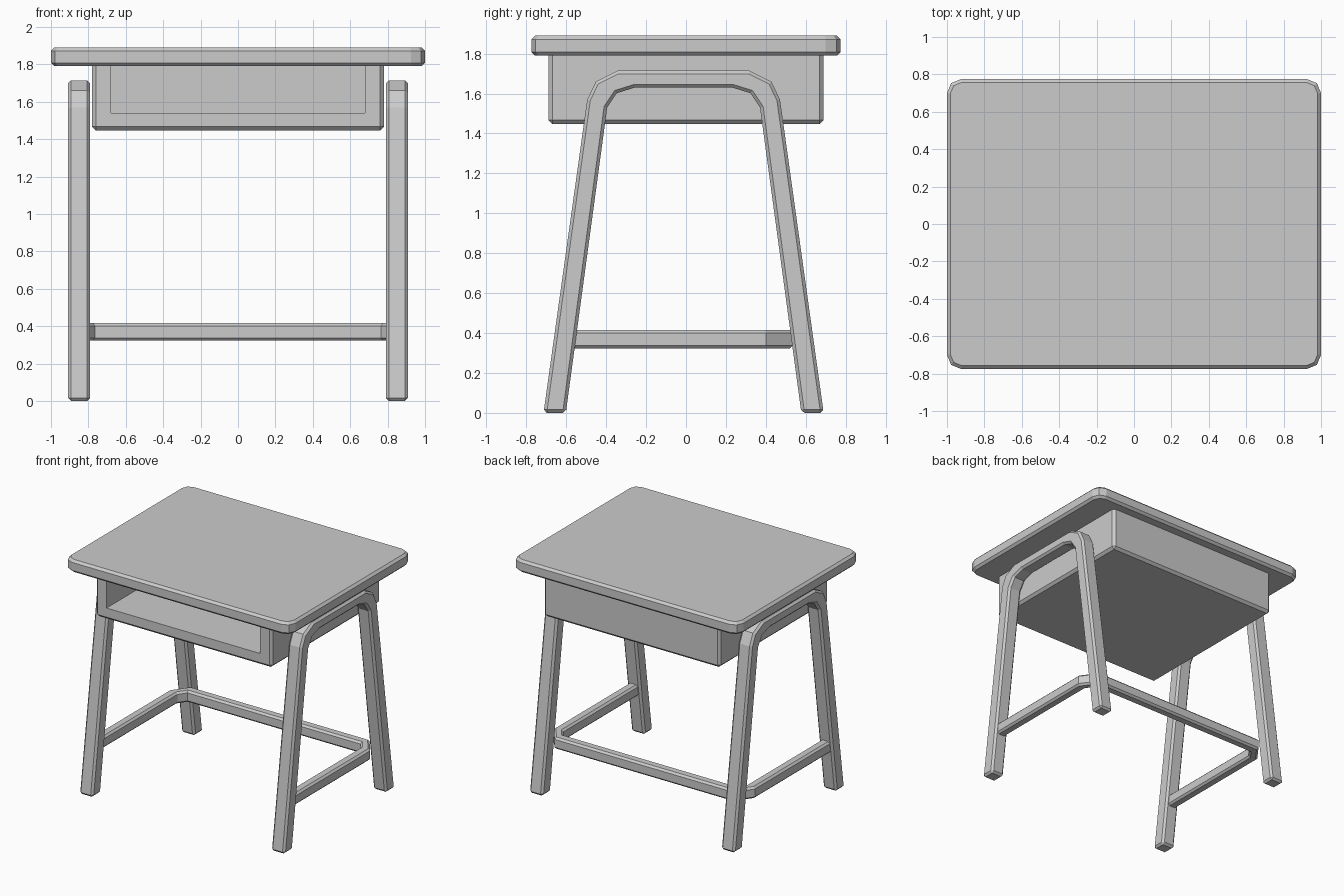
import bpy, bmesh
from mathutils import Vector

if "Cube" in bpy.data.objects:
    bpy.data.objects.remove(bpy.data.objects["Cube"])


def prism(name, points, direction, bevel):
    """Extrude a closed 3D outline along a vector and chamfer its sharp edges."""
    bm = bmesh.new()
    face = bm.faces.new([bm.verts.new(p) for p in points])
    ext = bmesh.ops.extrude_face_region(bm, geom=[face])
    moved = [g for g in ext["geom"] if isinstance(g, bmesh.types.BMVert)]
    bmesh.ops.translate(bm, verts=moved, vec=Vector(direction))
    bmesh.ops.recalc_face_normals(bm, faces=bm.faces)
    if bevel:
        sharp = [e for e in bm.edges if e.calc_face_angle(0) > 1.05]
        bmesh.ops.bevel(bm, geom=sharp, offset=bevel, segments=1,
                        affect='EDGES', profile=0.5)
    mesh = bpy.data.meshes.new(name)
    bm.to_mesh(mesh)
    bm.free()
    ob = bpy.data.objects.new(name, mesh)
    bpy.context.collection.objects.link(ob)
    return ob


def box(name, x, y0, y1, z0, z1, bevel):
    pts = [(-x, y0, z0), (x, y0, z0), (x, y1, z0), (-x, y1, z0)]
    return prism(name, pts, (0, 0, z1 - z0), bevel)


# Tabletop with faceted round corners
X, Y, r, m = 1.0, 0.775, 0.075, 0.022
corner = [(X, Y - r), (X - m, Y - m), (X - r, Y)]
outline = (corner + [(-x, y) for x, y in corner[::-1]]
           + [(-x, -y) for x, y in corner] + [(x, -y) for x, y in corner[::-1]])
prism("tabletop", [(x, y, 1.79) for x, y in outline], (0, 0, 0.1), 0.018)

# Storage tray, open at the front
tray = box("storage_tray", 0.78, -0.69, 0.69, 1.447, 1.82, 0.02)
cutter = box("tray_cutter", 0.68, -0.9, 0.59, 1.54, 1.95, 0)
cutter.hide_render = True
cutter.hide_viewport = True
mod = tray.modifiers.new("opening", 'BOOLEAN')
mod.operation = 'DIFFERENCE'
mod.solver = 'EXACT'
mod.object = cutter

# Bent leg frames, one per side
outer = [(0.702, 0), (0.483, 1.57), (0.44, 1.66), (0.33, 1.715)]
inner = [(0.245, 1.63), (0.335, 1.602), (0.383, 1.53), (0.59, 0)]
half = outer + [(-y, z) for y, z in outer[::-1]]
profile = half + [(-y, z) for y, z in inner[::-1]] + inner
for side, x in (("left", -0.908), ("right", 0.79)):
    prism(side + "_leg_frame", [(x, y - 0.012, z) for y, z in profile],
          (0.118, 0, 0), 0.016)

# U-shaped foot rail joining the legs
rail = [(0.89, -0.59), (0.89, 0.40), (0.79, 0.535)]
rail_in = [(0.765, 0.455), (0.81, 0.39), (0.81, -0.59)]
path = (rail + [(-x, y) for x, y in rail[::-1]]
        + [(-x, y) for x, y in rail_in[::-1]] + rail_in)
prism("foot_rail", [(x, y, 0.323) for x, y in path], (0, 0, 0.093), 0.015)
